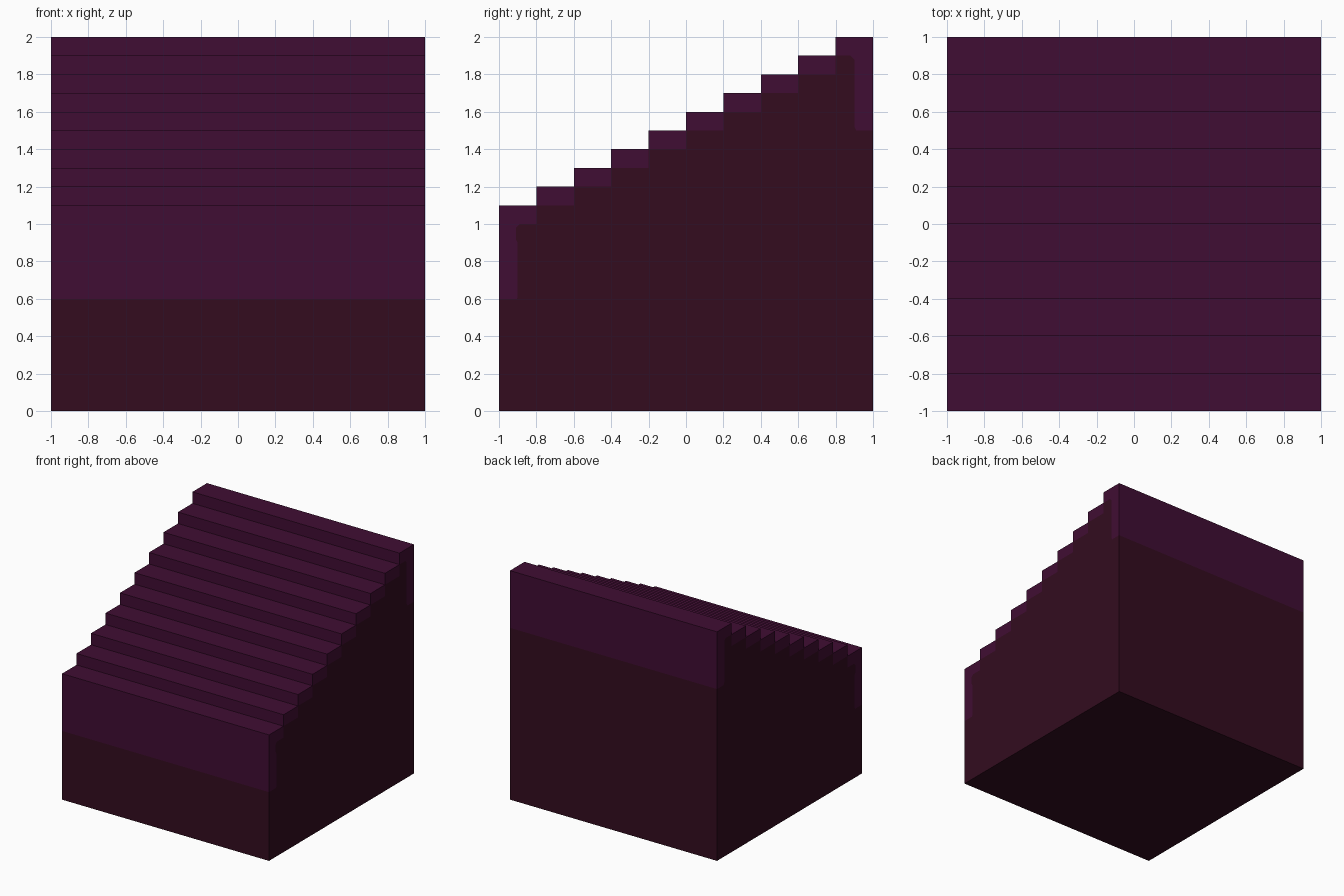
import bpy, bmesh

if "Cube" in bpy.data.objects:
    bpy.data.objects.remove(bpy.data.objects["Cube"])

STEPS, RUN, RISE, HALF = 10, 0.2, 0.1, 1.0


def material(name, rgb):
    m = bpy.data.materials.new(name)
    m.diffuse_color = (*rgb, 1.0)
    m.use_nodes = True
    m.node_tree.nodes["Principled BSDF"].inputs["Base Color"].default_value = m.diffuse_color
    return m


def edges(outline):
    pts = [(round(y, 3), round(z, 3)) for y, z in outline]
    return list(zip(pts, pts[1:] + pts[:1]))


def extrude_outlines(name, outlines, hidden, mat):
    """Extrude side outlines (y, z) across x, leaving out edges buried against a neighbour."""
    bm = bmesh.new()
    for outline in outlines:
        left = [bm.verts.new((-HALF, y, z)) for y, z in outline]
        right = [bm.verts.new((HALF, y, z)) for y, z in outline]
        bm.faces.new(right)
        bm.faces.new(left[::-1])
        n = len(outline)
        for i, e in enumerate(edges(outline)):
            if frozenset(e) not in hidden:
                j = (i + 1) % n
                bm.faces.new((left[i], left[j], right[j], right[i]))
    bmesh.ops.remove_doubles(bm, verts=bm.verts, dist=1e-4)
    me = bpy.data.meshes.new(name)
    bm.to_mesh(me)
    bm.free()
    me.materials.append(mat)
    bpy.context.collection.objects.link(bpy.data.objects.new(name, me))


# Covering: one block per step, with drops down the front and back
blocks = []
for i in range(STEPS):
    y, z = -1 + RUN * i, 1 + RISE * i
    blocks.append([(y, z), (y + RUN, z), (y + RUN, z + RISE), (y, z + RISE)])
front_edge = [(-1, 0.6), (-0.905, 0.6), (-0.9, 0.61), (-0.9, 0.9), (-0.91, 0.92),
              (-0.91, 0.98), (-0.89, 1.0)]
back_edge = [(0.8, 1.9), (0.88, 1.9), (0.9, 1.88), (0.9, 1.52), (0.91, 1.5), (1, 1.5)]
blocks[0] = front_edge + blocks[0][1:3] + [(-1, 1.1)]
blocks[-1] = back_edge + blocks[-1][2:]

# Body: fills everything under the covering
under = list(front_edge)
for i in range(STEPS - 1):
    y, z = -1 + RUN * (i + 1), 1 + RISE * i
    under += [(y, z), (y, z + RISE)]
under += back_edge[1:]
body = [(-1, 0), (1, 0)] + under[::-1]

# Edges shared by body and covering are buried
body_edges = {frozenset(e) for e in edges(body)}
cover_edges = {frozenset(e) for b in blocks for e in edges(b)}
hidden = body_edges & cover_edges

extrude_outlines("stair_body", [body], hidden, material("dark maroon", (0.033, 0.0037, 0.0137)))
extrude_outlines("stair_covering", blocks, hidden, material("deep purple", (0.051, 0.004, 0.033)))
